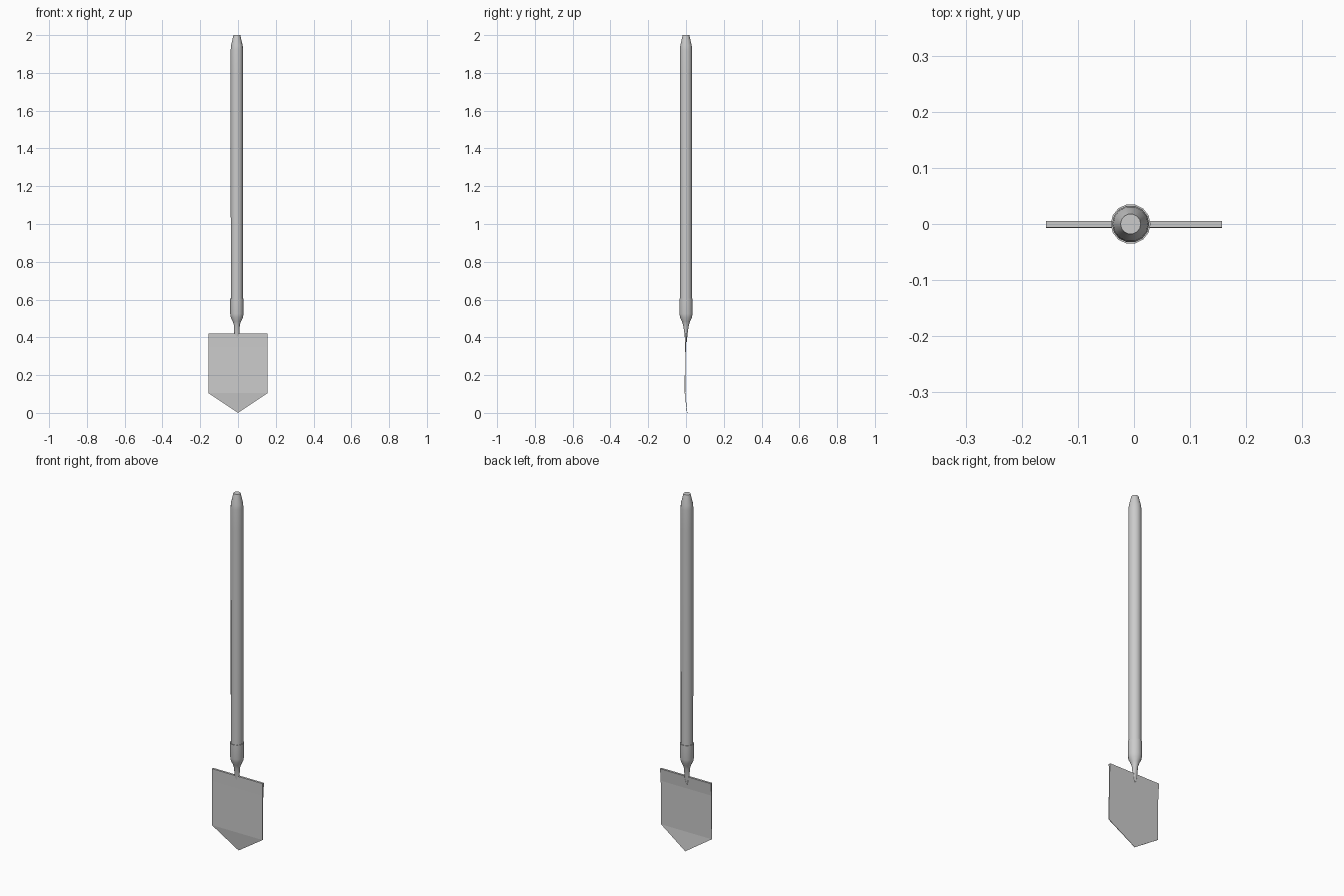
import bpy, bmesh, math

if "Cube" in bpy.data.objects:
    bpy.data.objects.remove(bpy.data.objects["Cube"])

CX = -0.006  # the shaft sits slightly off the blade's centre line


def finish(name, bm, smooth):
    bmesh.ops.recalc_face_normals(bm, faces=bm.faces)
    mesh = bpy.data.meshes.new(name)
    bm.to_mesh(mesh)
    bm.free()
    ob = bpy.data.objects.new(name, mesh)
    bpy.context.collection.objects.link(ob)
    if smooth:
        bpy.ops.object.select_all(action='DESELECT')
        ob.select_set(True)
        bpy.context.view_layer.objects.active = ob
        bpy.ops.object.shade_smooth_by_angle(angle=math.radians(40))
    return ob


def loft(name, sections, sides=14):
    """Stack of elliptical rings (z, x radius, y radius), capped at both ends."""
    bm = bmesh.new()
    rings = []
    for z, rx, ry in sections:
        angles = [2 * math.pi * i / sides for i in range(sides)]
        rings.append([bm.verts.new((CX + rx * math.cos(a), ry * math.sin(a), z))
                      for a in angles])
    for a, b in zip(rings, rings[1:]):
        for i in range(sides):
            j = (i + 1) % sides
            bm.faces.new((a[i], a[j], b[j], b[i]))
    bm.faces.new(rings[0])
    bm.faces.new(rings[-1])
    return finish(name, bm, True)


# Wooden shaft with a tapered top
loft("handle", [(z, r, r) for z, r in
                [(0.56, 0.032), (1.80, 0.033), (1.92, 0.033), (1.945, 0.031), (2.0, 0.018)]])

# Metal collar narrowing into a neck that flattens into the blade
loft("socket", [(0.375, 0.003, 0.004), (0.405, 0.013, 0.007), (0.43, 0.0145, 0.010),
                (0.465, 0.0155, 0.016), (0.485, 0.022, 0.022), (0.505, 0.032, 0.032),
                (0.525, 0.0355, 0.0355), (0.605, 0.0355, 0.0355)])

# Pointed blade: thick at the top edge, thin below, tip kicked backwards
bm = bmesh.new()
rows = [(0.42, 0.157, -0.0065, 0.0055), (0.412, 0.157, -0.0065, 0.0045),
        (0.35, 0.157, -0.006, -0.001), (0.105, 0.157, -0.007, -0.004),
        (0.0, 0.0, 0.005, 0.007)]
loops = []
for z, w, front, back in rows:
    corners = [(-w, front), (w, front), (w, back), (-w, back)]
    loops.append([bm.verts.new((x, y, z)) for x, y in corners])
for a, b in zip(loops, loops[1:]):
    for i in range(4):
        j = (i + 1) % 4
        bm.faces.new((a[i], a[j], b[j], b[i]))
bm.faces.new(loops[0])
bmesh.ops.remove_doubles(bm, verts=bm.verts, dist=0.0005)
finish("blade", bm, False)
